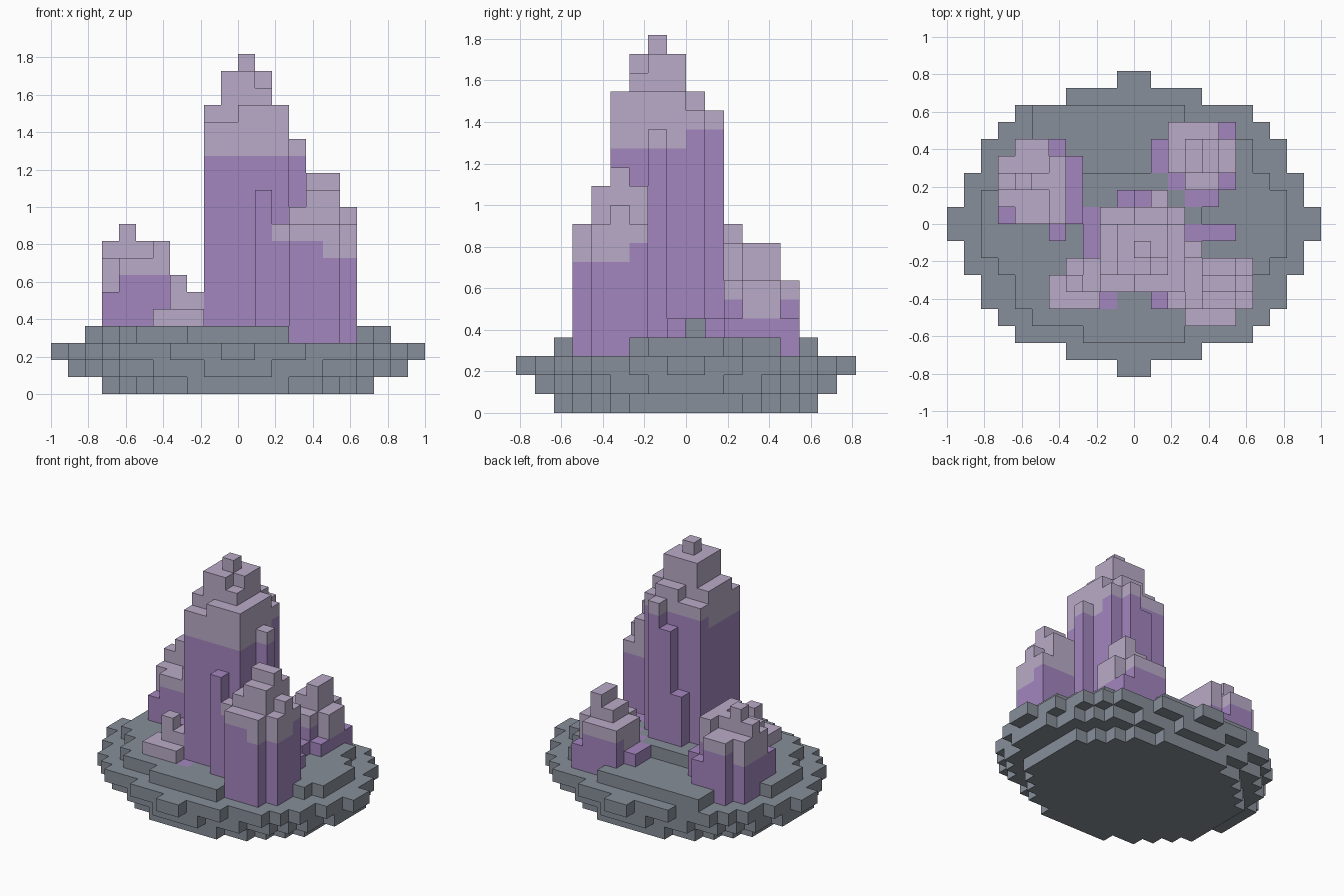
import bpy
import bmesh
from mathutils import Vector

cube = bpy.data.objects.get("Cube")
if cube:
    bpy.data.objects.remove(cube, do_unlink=True)

VOXEL = 1 / 11
FLOOR = 3


def make_material(name, colour):
    material = bpy.data.materials.new(name)
    material.use_nodes = True
    material.diffuse_color = (*colour, 1)
    shader = material.node_tree.nodes["Principled BSDF"]
    shader.inputs["Base Color"].default_value = (*colour, 1)
    shader.inputs["Roughness"].default_value = 0.9
    return material


rock = make_material("slate rock", (0.245, 0.275, 0.32))
purple = make_material("purple crystal", (0.37, 0.24, 0.52))
pale = make_material("pale lilac tip", (0.49, 0.41, 0.58))


def box_cells(x0, x1, y0, y1, top, bottom=FLOOR):
    return {(x, y, z) for x in range(x0, x1) for y in range(y0, y1)
            for z in range(bottom, top)}


def columns(boxes):
    cells = set()
    for box in boxes:
        cells |= box_cells(*box)
    return cells


def oval_layer(z, half_widths):
    """One symmetric rock layer, given its half width on each row from the middle."""
    cells = set()
    for row, half in enumerate(half_widths):
        for y in (row, -row - 1):
            cells |= box_cells(-half, half, y, y + 1, z + 1, z)
    return cells


def build(name, cells, solid, materials, tip_rule=None):
    """Mesh the exposed cell faces; cells at or above the tip height get the tip colour."""
    bm = bmesh.new()
    corners = {}

    def corner(point):
        key = tuple(round(c) for c in point)
        if key not in corners:
            corners[key] = bm.verts.new(Vector(key) * VOXEL)
        return corners[key]

    for cell in sorted(cells):
        origin = Vector(cell)
        for axis in range(3):
            u, v = Vector(), Vector()
            u[(axis + 1) % 3] = 1
            v[(axis + 2) % 3] = 1
            for side in (0, 1):
                step = Vector()
                step[axis] = 2 * side - 1
                if tuple(int(c) for c in origin + step) in solid:
                    continue
                base = origin.copy()
                base[axis] += side
                loop = [base, base + u, base + u + v, base + v]
                if not side:
                    loop.reverse()
                face = bm.faces.new([corner(p) for p in loop])
                if tip_rule and cell[2] >= tip_rule(cell[0], cell[1]):
                    face.material_index = 1
    mesh = bpy.data.meshes.new(name)
    bm.to_mesh(mesh)
    bm.free()
    for material in materials:
        mesh.materials.append(material)
    bpy.context.collection.objects.link(bpy.data.objects.new(name, mesh))


# Tall central crystal: stepped spire, side shards and foot
tall = columns([
    (-2, 3, -3, 1, 16), (-1, 2, -4, 1, 16), (-2, -1, -4, -3, 16),
    (-2, 3, -3, 0, 17), (0, 3, -4, 0, 17), (0, 2, 0, 1, 17),
    (-1, 2, -3, 0, 18), (-1, 1, -3, 0, 19), (-1, 2, -2, 0, 19), (0, 1, -2, -1, 20),
    (3, 4, -2, -1, 15), (1, 2, 1, 2, 16), (0, 1, 1, 2, 14), (-1, 0, 1, 2, 9),
    (1, 2, -5, -4, 12), (2, 3, -4, -3, 12), (-3, -2, -2, 1, 5),
])

# Front left crystal
front_left = columns([
    (3, 6, -6, -2, 10), (3, 7, -5, -2, 10), (3, 6, -5, -2, 11), (6, 7, -4, -3, 11),
    (4, 6, -5, -2, 12), (4, 6, -4, -3, 13), (2, 3, -5, -4, 10), (3, 6, -1, 0, 5),
])

# Back left crystal
back_left = columns([
    (2, 6, 2, 6, 5), (3, 5, 2, 6, 7), (2, 6, 3, 5, 7), (2, 3, 5, 6, 7),
    (3, 5, 3, 5, 8), (4, 5, 3, 5, 9), (1, 2, 3, 5, 5), (3, 5, 1, 2, 5),
])

# Back right crystal
back_right = columns([
    (-8, -4, 1, 4, 8), (-7, -5, 1, 5, 8), (-7, -4, 0, 1, 8), (-5, -4, 0, 4, 9),
    (-8, -4, 2, 3, 9), (-7, -6, 2, 3, 10), (-8, -7, 0, 1, 6), (-5, -4, 4, 5, 6),
    (-4, -3, 0, 4, 6), (-5, -4, -1, 0, 5),
])

# Low front right crystal with a small root showing in the floor
front_right = columns([
    (-5, -2, -5, -3, 5), (-4, -2, -3, -2, 5), (-4, -3, -4, -3, 7),
    (-3, -1, -4, -2, 6), (-2, -1, -5, -4, 4),
])

crystals = {
    "tall_crystal": (tall, lambda x, y: 15 if y >= 0 else 14),
    "front_left_crystal": (front_left, lambda x, y: 8 if x >= 5 and y < -3 else 9),
    "back_left_crystal": (back_left, lambda x, y: 5 if 3 <= y < 5 else 6),
    "back_right_crystal": (back_right, lambda x, y: 6 if x < -7 else 7),
    "front_right_crystal": (front_right, lambda x, y: 4),
}

# Rock island: four oval layers and a raised step around the tall crystal
island = oval_layer(0, [8, 8, 8, 7, 6, 5, 3])
island |= oval_layer(1, [10, 10, 9, 9, 8, 7, 5, 2])
island |= oval_layer(2, [11, 10, 10, 9, 9, 8, 7, 4, 1])
island |= oval_layer(3, [9, 9, 8, 7, 7, 6, 3])
island |= box_cells(-6, 3, 6, 7, 4)
island |= box_cells(-3, 2, 0, 3, 5) | box_cells(2, 4, -1, 2, 5)

# Each cell belongs to one part only, so no hidden faces are made
taken = set()
for name, (cells, rule) in crystals.items():
    cells -= taken
    taken |= cells
island -= taken
solid = taken | island

build("rock_island", island, solid, [rock])
for name, (cells, rule) in crystals.items():
    build(name, cells, solid, [purple, pale], rule)
